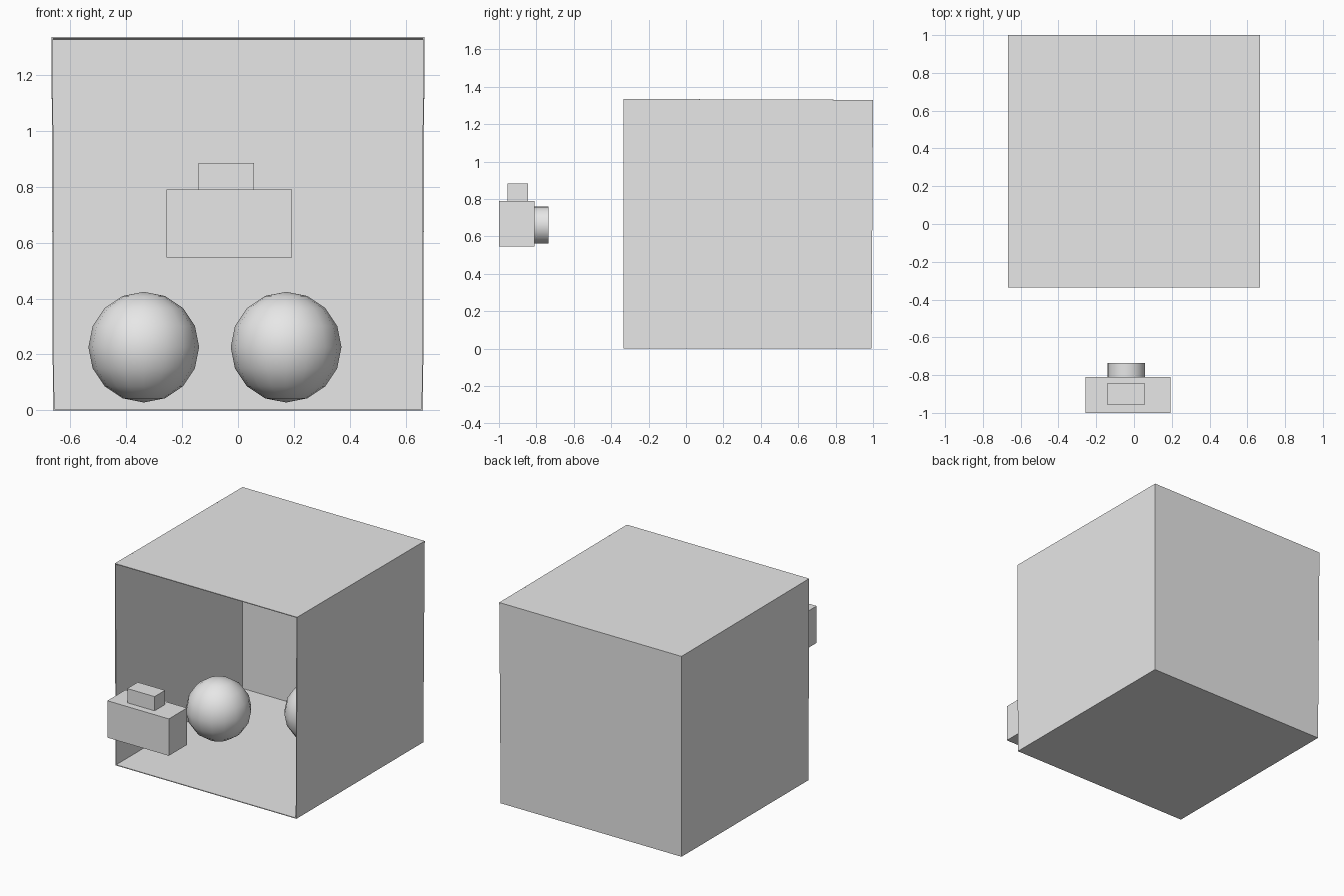
import bpy
import math
from mathutils import Vector

cube = bpy.data.objects.get("Cube")
if cube:
    bpy.data.objects.remove(cube, do_unlink=True)

# One plain grey for everything
GREY = (0.8, 0.8, 0.8, 1)
grey = bpy.data.materials.new("plain grey")
grey.use_nodes = True
grey.diffuse_color = GREY
grey.node_tree.nodes["Principled BSDF"].inputs["Base Color"].default_value = GREY


def finish(name, smooth=None):
    ob = bpy.context.object
    ob.name = ob.data.name = name
    ob.data.materials.append(grey)
    if smooth:
        bpy.ops.object.shade_smooth_by_angle(angle=math.radians(smooth))
    return ob


def block(name, low, high):
    low, high = Vector(low), Vector(high)
    bpy.ops.mesh.primitive_cube_add(size=1, location=(low + high) / 2)
    ob = finish(name)
    ob.scale = high - low


def panel(name, corners):
    """Thin sheet, thickened inwards from its outer face."""
    mesh = bpy.data.meshes.new(name)
    mesh.from_pydata(corners, [], [range(len(corners))])
    mesh.materials.append(grey)
    ob = bpy.data.objects.new(name, mesh)
    bpy.context.collection.objects.link(ob)
    mod = ob.modifiers.new("thickness", 'SOLIDIFY')
    mod.thickness = 0.005
    mod.offset = -1


# Room: five thin panels, open at the front, leaning out slightly
BOTTOM, TOP = 0.662, 0.667
FRONT, BACK_LOW, BACK = -0.335, 0.992, 1.0
ROOF_FRONT, ROOF_BACK = 1.335, 1.33


def corner(side, back, top):
    x = side * (TOP if top else BOTTOM)
    y = (BACK if top else BACK_LOW) if back else FRONT
    z = (ROOF_BACK if back else ROOF_FRONT) if top else 0
    return (x, y, z)


panel("floor", [corner(-1, 0, 0), corner(-1, 1, 0), corner(1, 1, 0), corner(1, 0, 0)])
panel("ceiling", [corner(-1, 0, 1), corner(1, 0, 1), corner(1, 1, 1), corner(-1, 1, 1)])
panel("back_wall", [corner(1, 1, 0), corner(-1, 1, 0), corner(-1, 1, 1), corner(1, 1, 1)])
panel("left_wall", [corner(1, 0, 0), corner(1, 1, 0), corner(1, 1, 1), corner(1, 0, 1)])
panel("right_wall", [corner(-1, 1, 0), corner(-1, 0, 0), corner(-1, 0, 1), corner(-1, 1, 1)])

# Two balls inside the room
for name, x, y in (("right_ball", -0.337, 0.28), ("left_ball", 0.172, 0.58)):
    bpy.ops.mesh.primitive_uv_sphere_add(segments=16, ring_count=8, radius=0.198,
                                         location=(x, y, 0.226))
    finish(name, smooth=40)

# Small camera facing the room
block("camera_body", (-0.256, -1, 0.546), (0.194, -0.81, 0.79))
block("camera_viewfinder", (-0.142, -0.955, 0.79), (0.058, -0.845, 0.884))
bpy.ops.mesh.primitive_cylinder_add(vertices=32, radius=0.099, depth=0.095,
                                    location=(-0.04, -0.7825, 0.66),
                                    rotation=(math.pi / 2, 0, 0))
finish("camera_lens", smooth=30)
